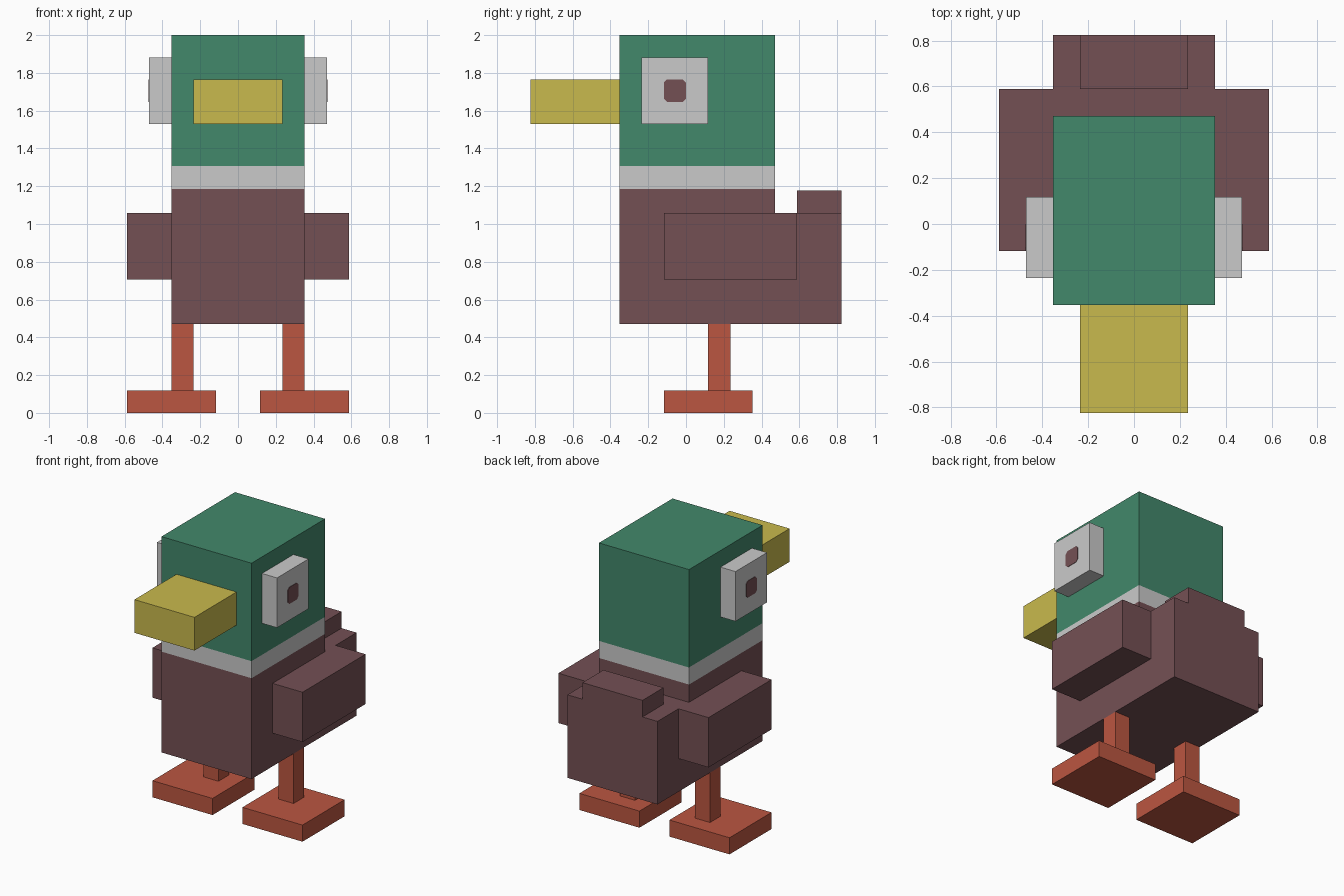
import bpy, bmesh

if "Cube" in bpy.data.objects:
    bpy.data.objects.remove(bpy.data.objects["Cube"])

U = 2 / 17  # one block of the grid the duck is built on


def material(name, rgb):
    m = bpy.data.materials.new(name)
    lin = [((c / 255 + 0.055) / 1.055) ** 2.4 for c in rgb]
    m.diffuse_color = (*lin, 1)
    m.use_nodes = True
    m.node_tree.nodes["Principled BSDF"].inputs["Base Color"].default_value = m.diffuse_color
    return m


green = material("green", (66, 136, 107))
white = material("white", (202, 202, 202))
brown = material("brown", (116, 80, 84))
yellow = material("yellow", (201, 186, 77))
orange = material("orange red", (187, 86, 65))


def finish(bm, name, mats):
    bmesh.ops.recalc_face_normals(bm, faces=bm.faces)
    mesh = bpy.data.meshes.new(name)
    for m in mats:
        mesh.materials.append(m)
    bm.to_mesh(mesh)
    bm.free()
    obj = bpy.data.objects.new(name, mesh)
    bpy.context.collection.objects.link(obj)
    return obj


def extrude_profile(points, x0, x1):
    """Extrude a (y, z) profile along x."""
    bm = bmesh.new()
    face = bm.faces.new([bm.verts.new((x0, y, z)) for y, z in points])
    geom = bmesh.ops.extrude_face_region(bm, geom=[face])["geom"]
    verts = [v for v in geom if isinstance(v, bmesh.types.BMVert)]
    bmesh.ops.translate(bm, verts=verts, vec=(x1 - x0, 0, 0))
    return bm


def box(name, mat, x, y, z):
    """Box given by its ranges in blocks."""
    pts = [(y[0] * U, z[0] * U), (y[1] * U, z[0] * U),
           (y[1] * U, z[1] * U), (y[0] * U, z[1] * U)]
    return finish(extrude_profile(pts, x[0] * U, x[1] * U), name, [mat])


# Body, neck and head: one L-shaped block, coloured in bands by height
profile = [(-3, 4), (7, 4), (7, 9), (4, 9), (4, 17), (-3, 17)]
bm = extrude_profile([(y * U, z * U) for y, z in profile], -3 * U, 3 * U)
COLLAR = (1.185, 1.306)
for h in COLLAR:
    bmesh.ops.bisect_plane(bm, geom=bm.verts[:] + bm.edges[:] + bm.faces[:],
                           plane_co=(0, 0, h), plane_no=(0, 0, 1))
for f in bm.faces:
    f.material_index = sum(f.calc_center_median().z > h for h in COLLAR)
finish(bm, "body_and_head", [brown, white, green])

# Beak and raised tail
box("beak", yellow, (-2, 2), (-7, -3), (13, 15))
box("tail", brown, (-2, 2), (5, 7), (9, 10))

# Paired parts on both sides
for side, s in (("right", 1), ("left", -1)):
    box(side + "_wing", brown, (3 * s, 5 * s), (-1, 5), (6, 9))
    box(side + "_leg", orange, (2 * s, 3 * s), (1, 2), (1, 4))
    box(side + "_foot", orange, (1 * s, 5 * s), (-1, 3), (0, 1))
    box(side + "_eye", white, (3 * s, 4 * s), (-2, 1), (13, 16))
    # Pupil: thin plate with clipped corners
    a, c = 0.5 * U, 0.36 * U
    octagon = [(-c, -a), (c, -a), (a, -c), (a, c),
               (c, a), (-c, a), (-a, c), (-a, -c)]
    pts = [(y - 0.5 * U, z + 14.5 * U) for y, z in octagon]
    finish(extrude_profile(pts, s * (4 * U - 0.002), s * (4 * U + 0.003)),
           side + "_pupil", [brown])
